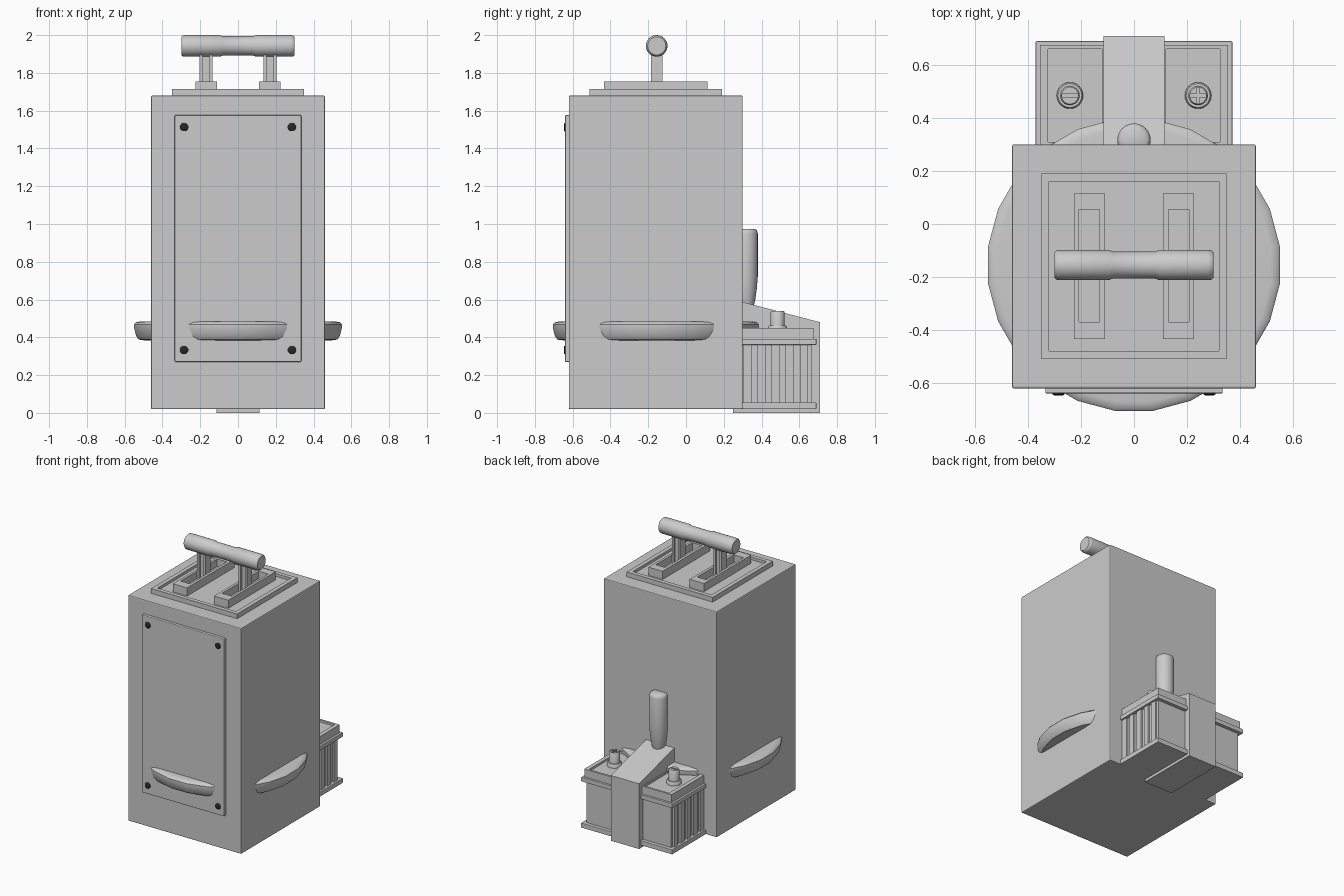
import bpy, bmesh, math
from mathutils import Matrix, Vector

if "Cube" in bpy.data.objects:
    bpy.data.objects.remove(bpy.data.objects["Cube"])


def finish(name, bm, smooth=False):
    bmesh.ops.recalc_face_normals(bm, faces=bm.faces)
    me = bpy.data.meshes.new(name)
    bm.to_mesh(me)
    bm.free()
    ob = bpy.data.objects.new(name, me)
    bpy.context.collection.objects.link(ob)
    bpy.ops.object.select_all(action='DESELECT')
    ob.select_set(True)
    bpy.context.view_layer.objects.active = ob
    if smooth:
        bpy.ops.object.shade_smooth_by_angle(angle=math.radians(40))
    return ob


def span(a, b, s=1):
    """Order an x range after mirroring it with s."""
    return sorted((a * s, b * s))


def box(name, x, y, z, bevel=0, recess=None):
    """Box from ranges; recess = (x range, y range, floor z) sunk in the top."""
    bm = bmesh.new()
    bmesh.ops.create_cube(bm, size=1)
    for v in bm.verts:
        v.co = [r[0] + (c + 0.5) * (r[1] - r[0]) for c, r in zip(v.co, (x, y, z))]
    if recess:
        rx, ry, floor = recess
        bm.normal_update()
        top = max(bm.faces, key=lambda f: f.calc_center_median().z)
        mid = top.calc_center_median()
        bmesh.ops.inset_individual(bm, faces=[top], thickness=0.005)
        for v in top.verts:
            v.co.x = rx[1] if v.co.x > mid.x else rx[0]
            v.co.y = ry[1] if v.co.y > mid.y else ry[0]
        new = bmesh.ops.extrude_discrete_faces(bm, faces=[top])['faces'][0]
        for v in new.verts:
            v.co.z = floor
    ob = finish(name, bm)
    if bevel:
        m = ob.modifiers.new("bevel", 'BEVEL')
        m.width, m.segments = bevel, 2
    return ob


def prism(name, pts, axis, lo, hi):
    """Extrude a 2D outline: axis 'x' takes (y, z), axis 'z' takes (x, y)."""
    bm = bmesh.new()
    put = (lambda p, t: (t, p[0], p[1])) if axis == 'x' else (lambda p, t: (p[0], p[1], t))
    face = bm.faces.new([bm.verts.new(put(p, lo)) for p in pts])
    ext = bmesh.ops.extrude_face_region(bm, geom=[face])['geom']
    bmesh.ops.translate(bm, verts=[g for g in ext if isinstance(g, bmesh.types.BMVert)],
                        vec=Vector(put((0, 0), hi - lo)))
    return finish(name, bm)


def lathe(name, profile, centre, n=32, axis='Z', closed=False, phase=0):
    """Revolve (radius, height) points; open profiles are capped."""
    bm = bmesh.new()
    rings = []
    for r, h in profile:
        rings.append([bm.verts.new((r * math.cos(a), r * math.sin(a), h))
                      for a in (2 * math.pi * i / n + phase for i in range(n))])
    pairs = list(zip(rings, rings[1:])) + ([(rings[-1], rings[0])] if closed else [])
    for a, b in pairs:
        for i in range(n):
            j = (i + 1) % n
            bm.faces.new((a[i], a[j], b[j], b[i]))
    if not closed:
        bm.faces.new(rings[0])
        bm.faces.new(rings[-1])
    rot = {'Z': Matrix(), 'X': Matrix.Rotation(math.pi / 2, 4, 'Y'),
           'Y': Matrix.Rotation(math.pi / 2, 4, 'X')}[axis]
    bm.transform(Matrix.Translation(centre) @ rot)
    return finish(name, bm, True)


# main cabinet and front panel
box("cabinet", (-0.46, 0.46), (-0.62, 0.30), (0.02, 1.68), 0.006)
box("front_panel", (-0.335, 0.335), (-0.64, -0.61), (0.27, 1.577), 0.005)

# dark panel bolts
dark = bpy.data.materials.new("dark")
dark.diffuse_color = (0.02, 0.02, 0.02, 1)
dark.use_nodes = True
dark.node_tree.nodes["Principled BSDF"].inputs["Base Color"].default_value = dark.diffuse_color
for x in (-0.285, 0.285):
    for z in (0.333, 1.513):
        bolt = lathe("panel_bolt", [(0.022, -0.01), (0.022, 0.003), (0.017, 0.007)],
                     (x, -0.64, z), 20, 'Y')
        bolt.data.materials.append(dark)

# bumper ring passing through the cabinet walls
lathe("bumper_ring", [(0.40, 0.435), (0.43, 0.387), (0.50, 0.384), (0.53, 0.388),
                      (0.543, 0.405), (0.555, 0.45), (0.555, 0.468), (0.545, 0.479),
                      (0.52, 0.484), (0.43, 0.484)],
      (0, -0.155, 0), 24, 'Z', True, math.radians(7.5))

# recessed top plate
box("top_plate", (-0.35, 0.35), (-0.51, 0.19), (1.67, 1.715),
    recess=((-0.32, 0.32), (-0.48, 0.16), 1.695))

# lever slots and I-section lever posts
for s in (-1, 1):
    box("lever_slot", span(0.11, 0.226, s), (-0.435, 0.115), (1.69, 1.755),
        recess=(span(0.13, 0.208, s), (-0.37, 0.055), 1.70))
    half = [(0.034, -0.03), (0.034, 0.03), (0.018, 0.03), (0.018, 0.014)]
    outline = half + [(-x, y) for x, y in reversed(half)]
    outline += [(-0.018, -0.03), (-0.018, -0.014), (0.018, -0.014), (0.018, -0.03)]
    # walk the second half in outline order
    outline = outline[:8] + [outline[8], outline[9], outline[10], outline[11]]
    prism("lever_post", [(x + 0.169 * s, y - 0.155) for x, y in outline], 'z', 1.695, 1.93)

# lever grip with a narrower waist
grip = [(0.048, 0.30), (0.055, 0.293), (0.057, 0.28), (0.057, 0.095), (0.051, 0.08)]
lathe("lever_grip", [(r, -h) for r, h in grip] + grip[::-1], (0, -0.155, 1.943), 32, 'X')

# rear centre housing with sloping top
prism("rear_housing", [(0.25, 0), (0.71, 0), (0.71, 0.48), (0.30, 0.587), (0.25, 0.587)],
      'x', -0.115, 0.115)

# upright rear tube
lathe("rear_tube", [(0.038, 0.55), (0.05, 0.60), (0.058, 0.66), (0.063, 0.72),
                    (0.063, 0.95), (0.059, 0.966), (0.048, 0.974)], (0, 0.317, 0), 24)

# battery boxes either side of the housing
for s in (-1, 1):
    box("battery_case", span(0.10, 0.345, s), (0.29, 0.665), (0.03, 0.37))
    box("battery_lid", span(0.10, 0.355, s), (0.29, 0.675), (0.37, 0.45),
        recess=(span(0.12, 0.325, s), (0.31, 0.66), 0.435))
    box("battery_top_lip", span(0.10, 0.371, s), (0.29, 0.69), (0.36, 0.392), 0.003)
    box("battery_foot_lip", span(0.10, 0.371, s), (0.29, 0.69), (0.02, 0.055), 0.003)
    for i in range(5):
        y = 0.325 + i * 0.075
        box("battery_rib", span(0.34, 0.358, s), (y - 0.022, y + 0.022), (0.05, 0.365))

    # slotted terminal: a bar on one side, a cross on the other
    c = (0.242 * s, 0.485)
    lathe("terminal_base", [(0.05, 0.43), (0.05, 0.456), (0.045, 0.462)], (*c, 0), 24)
    post = lathe("terminal", [(0.037, 0.43), (0.037, 0.533), (0.032, 0.54)], (*c, 0), 24)
    sizes = [(0.03, 0.006)] + ([(0.006, 0.03)] if s > 0 else [])
    for hx, hy in sizes:
        cut = box("slot_cutter", (c[0] - hx, c[0] + hx), (c[1] - hy, c[1] + hy), (0.515, 0.56))
        cut.hide_render = True
        m = post.modifiers.new("slot", 'BOOLEAN')
        m.operation, m.object, m.solver = 'DIFFERENCE', cut, 'EXACT'
        bpy.context.view_layer.objects.active = post
        bpy.ops.object.modifier_apply(modifier=m.name)
        bpy.data.objects.remove(cut)
